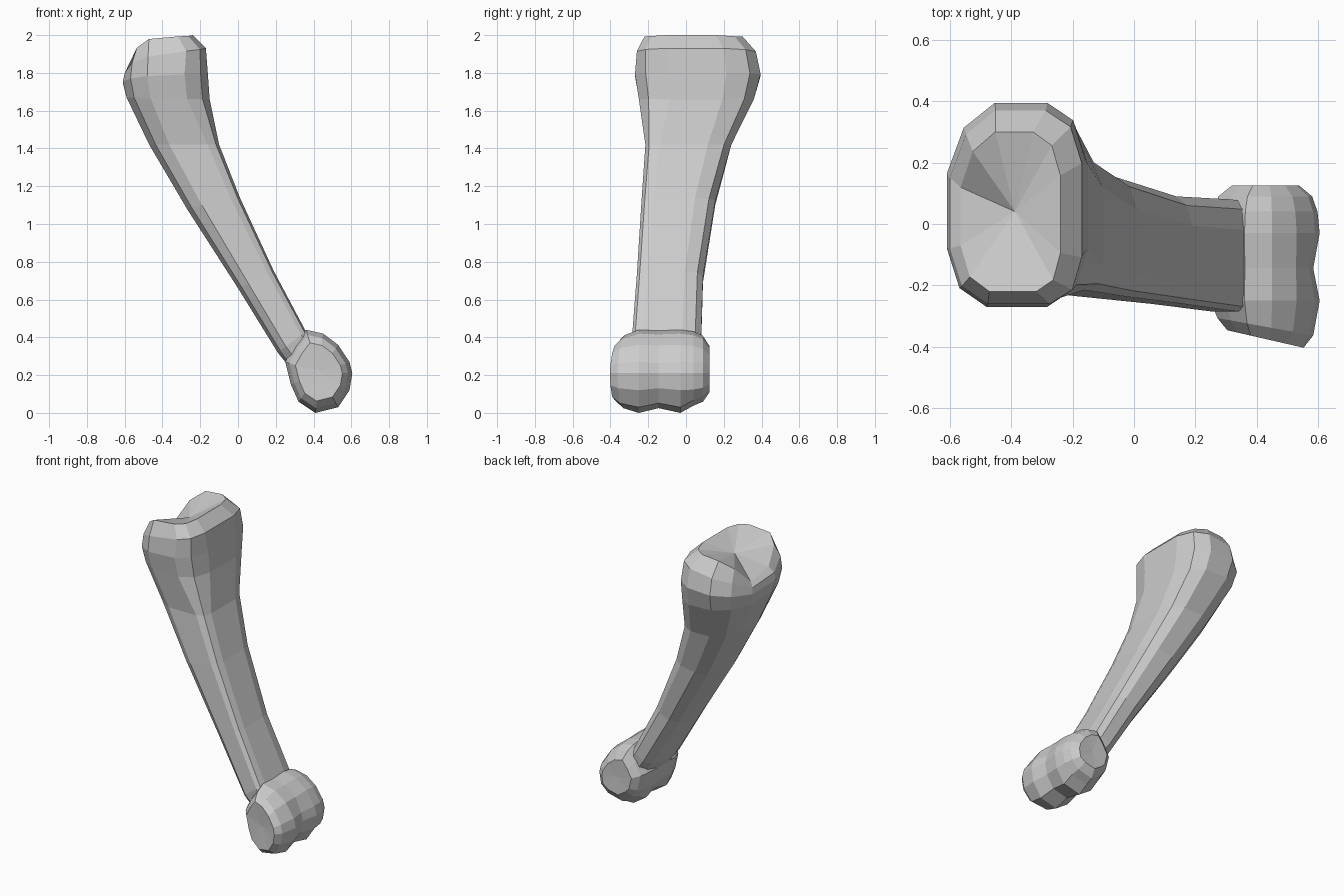
import bpy, bmesh
from math import cos, sin, pi
from mathutils import Vector

if "Cube" in bpy.data.objects:
    bpy.data.objects.remove(bpy.data.objects["Cube"])


def loft(name, rings, dents=(0, 0)):
    """Skin a list of equal-length rings, closing both ends with fans."""
    bm = bmesh.new()
    loops = [[bm.verts.new(p) for p in ring] for ring in rings]
    n = len(loops[0])
    for a, b in zip(loops, loops[1:]):
        for i in range(n):
            j = (i + 1) % n
            bm.faces.new((a[i], a[j], b[j], b[i]))
    for loop, inner, dent in ((loops[0], loops[1], dents[0]), (loops[-1], loops[-2], dents[1])):
        mid = sum((v.co for v in loop), Vector()) / n
        axis = (mid - sum((v.co for v in inner), Vector()) / n).normalized()
        c = bm.verts.new(mid - axis * dent)
        for i in range(n):
            bm.faces.new((loop[i], loop[(i + 1) % n], c))
    bmesh.ops.recalc_face_normals(bm, faces=bm.faces)
    me = bpy.data.meshes.new(name)
    bm.to_mesh(me)
    bm.free()
    ob = bpy.data.objects.new(name, me)
    bpy.context.collection.objects.link(ob)
    return ob


def section(lx, lz, rx, rz, y0, y1, front=0.3, saddle=0, n=12):
    """Tilted ring between a left and a right edge point, squarer on the right.
    front: roundness of the front right corner, saddle: dip in the left rim."""
    ring = []
    for i in range(n):
        a = 2 * pi * (i + 0.5) / n
        c, s = cos(a) / cos(pi / n), sin(a) / cos(pi / n)
        if c < 0:
            p = 0.9 if s > 0 else 0.65
        else:
            p = 0.6 if s > 0 else front
        u = abs(c) ** p * (1 if c > 0 else -1)
        v = abs(s) ** p * (1 if s > 0 else -1)
        t = (u + 1) / 2
        lift = saddle * (abs(v) - 0.6) * (1 - t) * 2
        ring.append((lx + (rx - lx) * t, (y0 + y1) / 2 + v * (y1 - y0) / 2,
                     lz + (rz - lz) * t + lift))
    return ring


# Shaft and flared upper head
bone = loft("bone", [section(*s) for s in (
    (0.33, 0.17, 0.47, 0.27, -0.26, 0.06),
    (0.21, 0.32, 0.36, 0.43, -0.285, 0.08),
    (0.00, 0.66, 0.19, 0.75, -0.26, 0.09),
    (-0.27, 1.08, 0.01, 1.14, -0.235, 0.155),
    (-0.47, 1.42, -0.10, 1.42, -0.215, 0.24),
    (-0.59, 1.67, -0.15, 1.66, -0.25, 0.36, 0.6),
    (-0.61, 1.76, -0.16, 1.80, -0.27, 0.395, 0.6, 0.02),
    (-0.60, 1.82, -0.17, 1.93, -0.26, 0.37, 0.5, 0.06),
    (-0.565, 1.875, -0.24, 2.0, -0.22, 0.30, 0.5, 0.12))], dents=(0, 0.035))

# Lower joint: a waisted spool running front to back
outline = [(0.36, 0.44), (0.45, 0.42), (0.53, 0.36), (0.59, 0.27), (0.605, 0.21), (0.59, 0.12),
           (0.53, 0.03), (0.41, 0.0), (0.32, 0.06), (0.28, 0.15), (0.25, 0.27), (0.30, 0.36)]
cx, cz = 0.43, 0.21
stations = [(-0.375, 0.70), (-0.335, 0.88), (-0.25, 1.0), (-0.145, 0.88),
            (-0.03, 1.0), (0.04, 0.96), (0.09, 0.86), (0.125, 0.62)]
rings = []
for y, s in stations:
    ring = []
    for x, z in outline:
        # the groove only runs round the lower right, not up the shaft side
        k = 0.98 if y == -0.145 and (z > 0.35 or x < 0.3) else s
        shear = -0.16 * (x - cx) if y < -0.3 else 0
        drop = 0.03 if y > 0 and z < 0.1 else 0
        ring.append((cx + (x - cx) * k, y + shear, cz + (z - cz) * k + drop))
    rings.append(ring)
joint = loft("lower_joint", rings, dents=(0.01, 0.005))

# Fuse the joint into the shaft
mod = bone.modifiers.new("fuse", "BOOLEAN")
mod.operation = "UNION"
mod.solver = "EXACT"
mod.object = joint
bpy.context.view_layer.objects.active = bone
bone.select_set(True)
bpy.ops.object.modifier_apply(modifier=mod.name)
bpy.data.objects.remove(joint, do_unlink=True)
